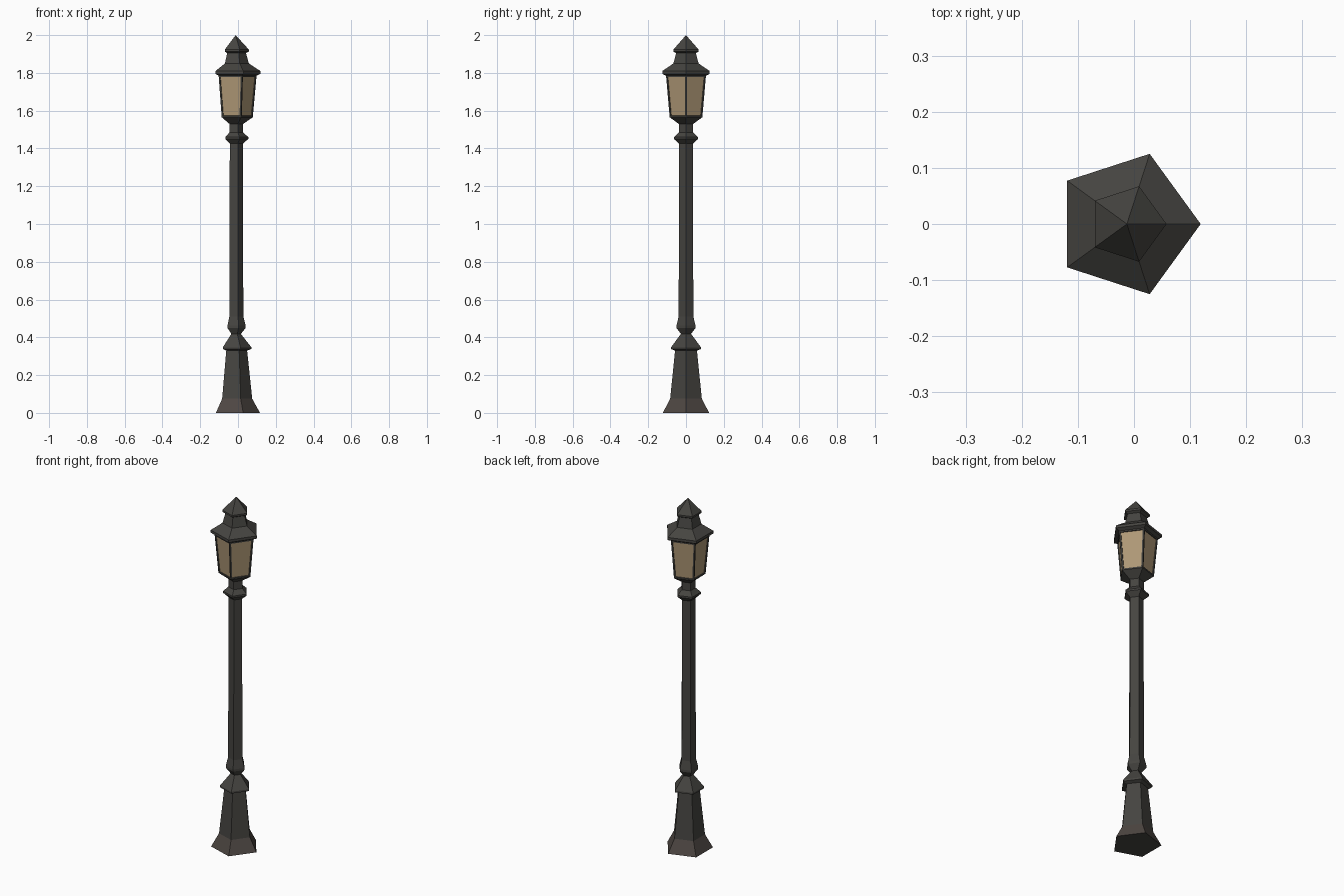
import bpy, bmesh, math

if "Cube" in bpy.data.objects:
    bpy.data.objects.remove(bpy.data.objects["Cube"])

SIDES = 5
AXIS_X = -0.0127  # pentagon axis, so that the bounding box is centred


def material(name, color):
    m = bpy.data.materials.new(name)
    m.diffuse_color = (*color, 1)
    m.use_nodes = True
    m.node_tree.nodes["Principled BSDF"].inputs["Base Color"].default_value = m.diffuse_color
    return m


iron = material("dark_iron", (0.06, 0.058, 0.052))
worn = material("worn_iron", (0.075, 0.062, 0.055))
glass = material("amber_glass", (0.42, 0.31, 0.18))


def lathe(name, profile, mats, cap_bottom=False, finish=None):
    """Five-sided stack of (radius, height) rings; radius 0 makes a point."""
    bm = bmesh.new()
    rings = []
    for r, z in profile:
        n = SIDES if r > 0 else 1
        rings.append([bm.verts.new((AXIS_X + r * math.cos(math.tau * i / SIDES),
                                    r * math.sin(math.tau * i / SIDES), z))
                      for i in range(n)])
    bands = []
    for a, b in zip(rings, rings[1:]):
        band = []
        for i in range(SIDES):
            j = (i + 1) % SIDES
            top = [b[j], b[i]] if len(b) > 1 else [b[0]]
            band.append(bm.faces.new([a[i], a[j]] + top))
        bands.append(band)
    if cap_bottom:
        bm.faces.new(rings[0][::-1])
    if finish:
        finish(bm, bands)
    bm.normal_update()
    me = bpy.data.meshes.new(name)
    bm.to_mesh(me)
    bm.free()
    for m in mats:
        me.materials.append(m)
    ob = bpy.data.objects.new(name, me)
    bpy.context.collection.objects.link(ob)
    return ob


def worn_foot(bm, bands):
    for f in bands[0]:
        f.material_index = 1


def glaze(bm, bands):
    # frame each lantern side and sink its pane
    bm.normal_update()
    panes = bands[1]
    bmesh.ops.inset_individual(bm, faces=panes, thickness=0.011, depth=0)
    bmesh.ops.inset_individual(bm, faces=panes, thickness=0.001, depth=-0.005)
    for f in panes:
        f.material_index = 1


# Flared pedestal with its sloped cap
lathe("pedestal", [(0.129, 0), (0.088, 0.075), (0.061, 0.33), (0.083, 0.338),
                   (0.083, 0.348), (0.028, 0.418)], [iron, worn], True, worn_foot)

# Post with the lower knuckle
lathe("post", [(0.028, 0.418), (0.053, 0.45), (0.053, 0.462),
               (0.041, 0.51), (0.038, 1.425)], [iron])

# Collar under the lantern
lathe("collar", [(0.038, 1.425), (0.067, 1.45), (0.067, 1.46),
                 (0.040, 1.485), (0.040, 1.53)], [iron])

# Lantern body with five glass panes
lathe("lantern", [(0.040, 1.53), (0.091, 1.565), (0.111, 1.785)],
      [iron, glass], False, glaze)

# Stepped roof and pointed finial
lathe("roof", [(0.111, 1.785), (0.1315, 1.795), (0.1315, 1.81), (0.070, 1.85),
               (0.055, 1.905), (0.0707, 1.913), (0.0707, 1.923), (0, 2.0)], [iron])
